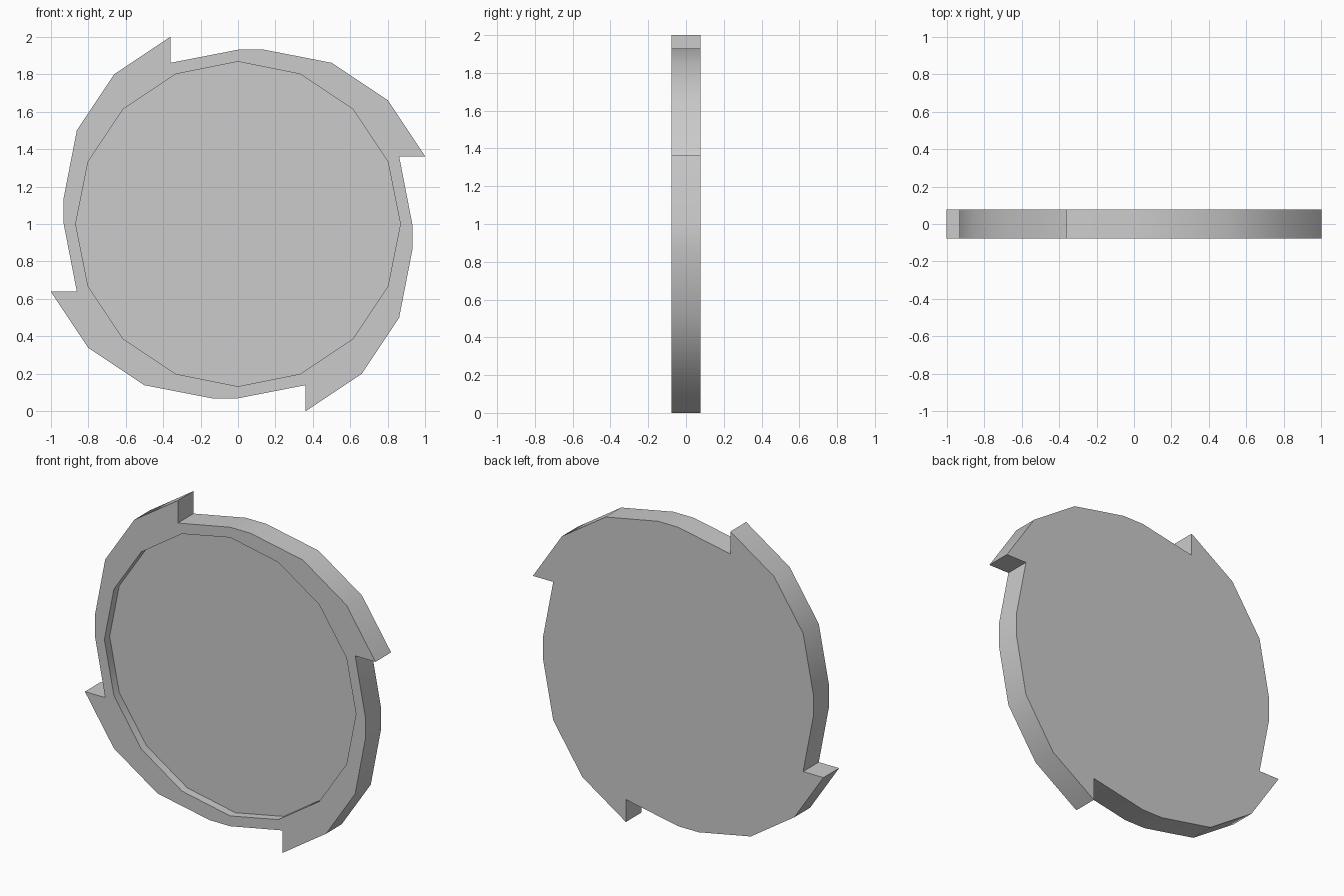
import bpy, bmesh, math

if "Cube" in bpy.data.objects:
    bpy.data.objects.remove(bpy.data.objects["Cube"])

HALF = 0.077      # half thickness
DEPTH = 0.052     # recess depth
CZ = 1.0

# One quarter of the toothed outline, relative to the centre (tip first)
quarter = [(-0.36, 1.0), (-0.36, 0.86), (0, 0.93), (0.14, 0.93), (0.5, 0.86), (0.8, 0.66)]
outline = []
for k in range(4):
    for x, z in quarter:
        for _ in range(k):
            x, z = z, -x
        outline.append((x, z))

# Sixteen-sided recess outline
recess = [(0.866 * math.sin(math.tau * i / 16), 0.866 * math.cos(math.tau * i / 16)) for i in range(16)]

bm = bmesh.new()


def ring(points, y):
    return [bm.verts.new((x, y, z + CZ)) for x, z in points]


def walls(a, b):
    for i in range(len(a)):
        j = (i + 1) % len(a)
        bm.faces.new((a[i], a[j], b[j], b[i]))


def loop_edges(r):
    return [bm.edges.get((r[i], r[(i + 1) % len(r)])) for i in range(len(r))]


# Outer body walls and back face
front, back = ring(outline, -HALF), ring(outline, HALF)
walls(front, back)
bm.faces.new(back)

# Recess walls and floor
lip, floor = ring(recess, -HALF), ring(recess, -HALF + DEPTH)
walls(lip, floor)
bm.faces.new(floor)

# Front rim between outline and recess
bmesh.ops.triangle_fill(bm, edges=loop_edges(front) + loop_edges(lip),
                        use_beauty=True, normal=(0, -1, 0))
bmesh.ops.recalc_face_normals(bm, faces=bm.faces[:])

mesh = bpy.data.meshes.new("saw_disc")
bm.to_mesh(mesh)
bm.free()
disc = bpy.data.objects.new("saw_disc", mesh)
bpy.context.collection.objects.link(disc)
bpy.context.view_layer.objects.active = disc
disc.select_set(True)
bpy.ops.object.shade_smooth_by_angle(angle=math.radians(30))
